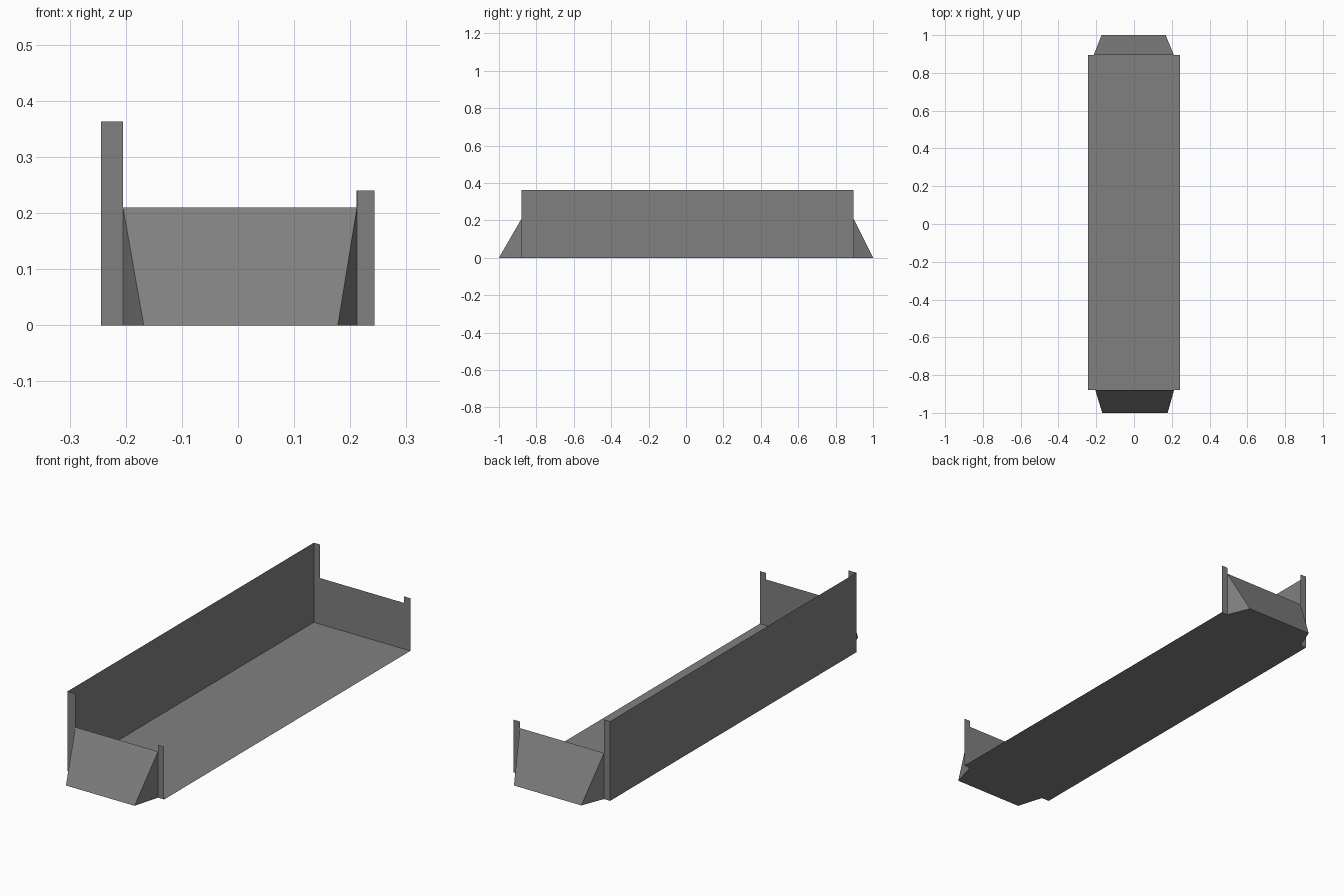
import bpy

if "Cube" in bpy.data.objects:
    bpy.data.objects.remove(bpy.data.objects["Cube"])

# One grey for the whole tray
grey = bpy.data.materials.new("plain grey")
grey.diffuse_color = (0.216, 0.216, 0.216, 1)
grey.use_nodes = True
grey.node_tree.nodes["Principled BSDF"].inputs["Base Color"].default_value = grey.diffuse_color

XL, XR = -0.244, 0.243        # outer sides
YF, YB = -0.879, 0.895        # end walls
HIGH, LOW, MID = 0.363, 0.24, 0.21


def sheet(name, verts, faces):
    me = bpy.data.meshes.new(name)
    me.from_pydata(verts, [], faces)
    me.materials.append(grey)
    ob = bpy.data.objects.new(name, me)
    bpy.context.collection.objects.link(ob)
    return ob


# Floor and tall left wall; the right side is open
sheet("floor", [(XL, YF, 0), (XR, YF, 0), (XR, YB, 0), (XL, YB, 0)], [(0, 1, 2, 3)])
sheet("left_wall", [(XL, YF, 0), (XL, YB, 0), (XL, YB, HIGH), (XL, YF, HIGH)], [(3, 2, 1, 0)])


def end(name, y, y_tip, top, foot):
    """Thin notched end wall with a sloping buttress outside it."""
    a, b = top
    c, d = foot
    flip = y > 0

    def order(f):
        return f[::-1] if flip else f

    # Centre panel and the two upright flanges
    verts, faces = [], []
    for x0, x1, h in ((XL, a, HIGH), (a, b, MID), (b, XR, LOW)):
        n = len(verts)
        verts += [(x0, y, 0), (x1, y, 0), (x1, y, h), (x0, y, h)]
        faces.append(order((n, n + 1, n + 2, n + 3)))
    sheet(name + "_wall", verts, faces)

    # Buttress: slope, two side triangles and underside
    verts = [(a, y, 0), (b, y, 0), (b, y, MID), (a, y, MID), (c, y_tip, 0), (d, y_tip, 0)]
    faces = [(4, 5, 2, 3), (0, 4, 3), (5, 1, 2), (0, 1, 5, 4)]
    sheet(name + "_buttress", verts, [order(f) for f in faces])


end("front", YF, -1.0, (-0.205, 0.212), (-0.168, 0.178))
end("back", YB, 1.0, (-0.213, 0.211), (-0.172, 0.168))
